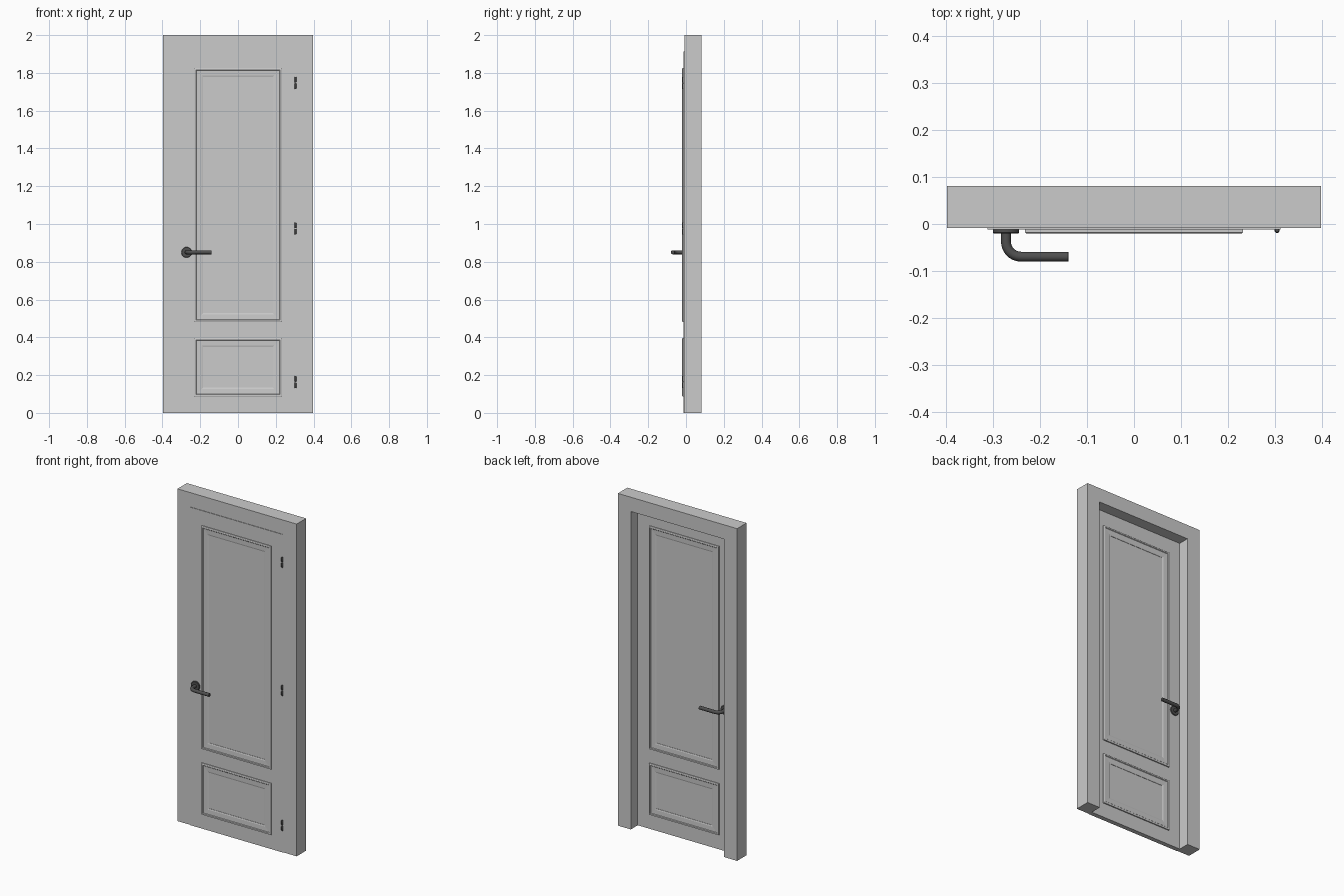
import bpy, bmesh, math
from mathutils import Vector

if "Cube" in bpy.data.objects:
    bpy.data.objects.remove(bpy.data.objects["Cube"])

metal = bpy.data.materials.new("dark_metal")
metal.diffuse_color = (0.08, 0.08, 0.08, 1)
metal.use_nodes = True
metal.node_tree.nodes["Principled BSDF"].inputs["Base Color"].default_value = metal.diffuse_color


def mesh_object(name, bm, material=None):
    bmesh.ops.recalc_face_normals(bm, faces=bm.faces)
    mesh = bpy.data.meshes.new(name)
    bm.to_mesh(mesh)
    bm.free()
    ob = bpy.data.objects.new(name, mesh)
    bpy.context.collection.objects.link(ob)
    if material:
        mesh.materials.append(material)
    return ob


def smooth(ob, degrees=35):
    bpy.ops.object.select_all(action='DESELECT')
    ob.select_set(True)
    bpy.context.view_layer.objects.active = ob
    bpy.ops.object.shade_smooth_by_angle(angle=math.radians(degrees))


def extrude_outline(name, outline, y0, y1):
    """Fill an x-z outline and extrude it along y."""
    bm = bmesh.new()
    face = bm.faces.new([bm.verts.new((x, y0, z)) for x, z in outline])
    new = bmesh.ops.extrude_face_region(bm, geom=[face])["geom"]
    bmesh.ops.translate(bm, vec=(0, y1 - y0, 0),
                        verts=[v for v in new if isinstance(v, bmesh.types.BMVert)])
    return mesh_object(name, bm)


def moulding(name, half_w, z0, z1, y, side):
    """Mitred rectangular trim: profile of (inset, height) swept round four corners."""
    profile = [(0, -0.002), (0, 0.006), (0.003, 0.008), (0.010, 0.008), (0.013, 0.005),
               (0.040, 0.004), (0.047, 0.002), (0.047, -0.002)]
    bm = bmesh.new()
    rings = []
    for inset, h in profile:
        w = half_w - inset
        rings.append([bm.verts.new((x, y + side * h, z)) for x, z in
                      ((-w, z0 + inset), (w, z0 + inset), (w, z1 - inset), (-w, z1 - inset))])
    for a, b in zip(rings, rings[1:] + rings[:1]):
        for i in range(4):
            j = (i + 1) % 4
            bm.faces.new((a[i], a[j], b[j], b[i]))
    return mesh_object(name, bm)


def lathe(name, profile, centre, axis, material, segments=24):
    """Spin a (radius, height) profile about the y or z axis."""
    direction = Vector(axis)
    bm = bmesh.new()
    start = Vector((1, 0, 0))
    verts = [bm.verts.new(Vector(centre) + start * r + direction * h) for r, h in profile]
    edges = [bm.edges.new(p) for p in zip(verts, verts[1:])]
    bmesh.ops.spin(bm, geom=verts + edges, cent=centre, axis=axis,
                   angle=math.tau, steps=segments)
    bmesh.ops.remove_doubles(bm, verts=bm.verts, dist=1e-5)
    ob = mesh_object(name, bm, material)
    smooth(ob)
    return ob


# Frame: two jambs and a head, open at the bottom
W, O, TOP = 0.397, 0.311, 1.914
extrude_outline("door_frame", [(-W, 0), (-O, 0), (-O, TOP), (O, TOP), (O, 0), (W, 0), (W, 2), (-W, 2)],
                -0.009, 0.081)

# Leaf, just proud of the frame on the front and recessed on the back
FRONT, BACK = -0.012, 0.015
extrude_outline("door_leaf", [(-O, 0), (O, 0), (O, TOP), (-O, TOP)], FRONT, BACK)

for label, y, side in (("front", FRONT, -1), ("back", BACK, 1)):
    # Panel trims
    moulding(label + "_upper_moulding", 0.232, 0.482, 1.825, y, side)
    moulding(label + "_lower_moulding", 0.232, 0.087, 0.397, y, side)

    # Handle rosette
    hx, hz = -0.272, 0.85
    lathe(label + "_handle_rosette", [(0, 0), (0.028, 0), (0.028, 0.008), (0.026, 0.010), (0, 0.010)],
          (hx, side * 0.0105, hz), (0, side, 0), metal, 32)

    # Lever: spindle, round bend and grip
    reach, bend = 0.0695, 0.032
    path = [(hx, 0.012)]
    for i in range(11):
        a = math.pi / 2 * i / 10
        path.append((hx + bend * (1 - math.cos(a)), reach - bend * (1 - math.sin(a))))
    path.append((-0.151, reach))
    curve = bpy.data.curves.new(label + "_handle_lever", 'CURVE')
    curve.dimensions = '3D'
    spline = curve.splines.new('POLY')
    spline.points.add(len(path) - 1)
    for p, (x, d) in zip(spline.points, path):
        p.co = (x, side * d, hz, 1)
    curve.bevel_depth = 0.0105
    curve.bevel_resolution = 4
    curve.use_fill_caps = True
    curve.materials.append(metal)
    lever = bpy.data.objects.new(label + "_handle_lever", curve)
    bpy.context.collection.objects.link(lever)
    bpy.ops.object.select_all(action='DESELECT')
    lever.select_set(True)
    bpy.context.view_layer.objects.active = lever
    bpy.ops.object.convert(target='MESH')
    smooth(bpy.context.object)

    # Collar at the lever's end
    lathe(label + "_handle_end", [(0, 0), (0.0105, 0), (0.0105, 0.011), (0.0095, 0.012), (0, 0.012)],
          (-0.1515, side * reach, hz), (0, 0, 1), metal).name += "_cap"
    cap = bpy.data.objects[label + "_handle_end_cap"]
    for v in cap.data.vertices:  # lay the collar along x
        dx, dz = v.co.x + 0.1515, v.co.z - hz
        v.co.x, v.co.z = -0.1515 + dz, hz - dx

# Hinges: two rounded knuckles each
for i, z in enumerate((0.163, 0.976, 1.747)):
    for part, dz in (("lower", -0.0325), ("upper", 0.0015)):
        r = 0.0055
        lathe(f"hinge_{i + 1}_{part}_knuckle",
              [(0, 0), (r * 0.7, 0.001), (r, 0.005), (r, 0.026), (r * 0.7, 0.030), (0, 0.031)],
              (0.304, -0.0135, z + dz), (0, 0, 1), metal, 16)
